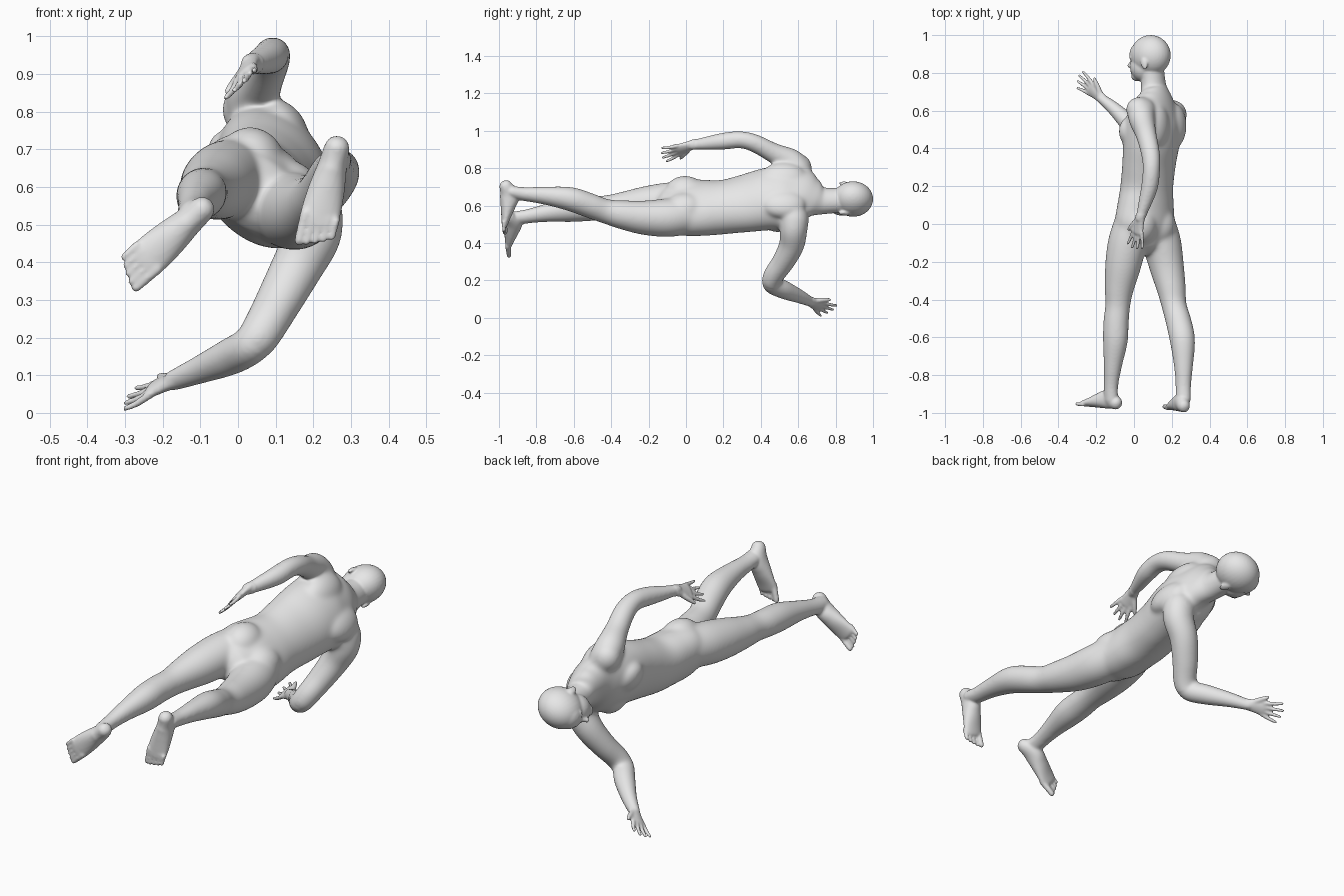
import bpy, bmesh, math
from mathutils import Vector, Matrix

if "Cube" in bpy.data.objects:
    bpy.data.objects.remove(bpy.data.objects["Cube"], do_unlink=True)

V = Vector
bm = bmesh.new()


def facing(deg):
    """Forward direction of the body, turned about its long axis (y)."""
    r = math.radians(deg)
    return V((-math.cos(r), 0, -math.sin(r)))


def catmull(p, i, t):
    a, b, c, d = (p[max(0, min(len(p) - 1, i + k))] for k in (-1, 0, 1, 2))
    return [0.5 * (2 * q + (r - o) * t + (2 * o - 5 * q + 4 * r - s) * t * t
                   + (3 * q - o - 3 * r + s) * t ** 3) for o, q, r, s in zip(a, b, c, d)]


def loft(stations, up=None, steps=6, seg=40):
    """Rounded tube; station = x, y, z, half width, half depth, facing angle."""
    pts = [catmull(stations, i, k / steps) for i in range(len(stations) - 1) for k in range(steps)]
    pts.append(list(stations[-1]))
    cs = [V(p[:3]) for p in pts]
    rings = []
    last = len(pts) - 1
    for i, p in enumerate(pts):
        tan = (cs[min(i + 1, last)] - cs[max(i - 1, 0)]).normalized()
        f = up if up is not None else facing(p[5])
        u = (f - tan * f.dot(tan)).normalized()
        v = tan.cross(u)
        rad = min(p[3], p[4])
        caps = [(0, 1)]
        if i == 0:
            caps = [(-.95, .3), (-.8, .6), (-.5, .87), (0, 1)]
        elif i == last:
            caps = [(0, 1), (.5, .87), (.8, .6), (.95, .3)]
        for off, s in caps:
            ring = []
            for k in range(seg):
                w = 2 * math.pi * k / seg
                ring.append(bm.verts.new(cs[i] + tan * off * rad + u * p[4] * s * math.cos(w)
                                         + v * p[3] * s * math.sin(w)))
            rings.append(ring)
    for r0, r1 in zip(rings, rings[1:]):
        for k in range(seg):
            n = (k + 1) % seg
            bm.faces.new((r0[k], r0[n], r1[n], r1[k]))
    bm.faces.new(rings[0][::-1])
    bm.faces.new(rings[-1])


def ball(center, radii, deg, tilt=0):
    """Ellipsoid with radii along forward, left and the long axis."""
    f = facing(deg)
    y = V((0, 1, 0))
    m = Matrix((f, y.cross(f), y)).transposed().to_4x4()
    m = Matrix.Translation(center) @ m @ Matrix.Rotation(math.radians(tilt), 4, 'Y')
    bmesh.ops.create_uvsphere(bm, u_segments=32, v_segments=20, radius=1,
                              matrix=m @ Matrix.Diagonal((*radii, 1)))


def offset(center, deg, fwd, left, along=0):
    f = facing(deg)
    return V(center) + f * fwd + V((0, 1, 0)).cross(f) * left + V((0, along, 0))


def hand(wrist, direction, thumb_side):
    w, d = V(wrist), V(direction).normalized()
    s = V(thumb_side)
    s = (s - d * s.dot(d)).normalized()
    n = d.cross(s)

    def at(along, side, out=0):
        return w + d * along + s * side + n * out

    loft([(*at(-.02, 0), .027, .023), (*at(.03, .002), .034, .018),
          (*at(.08, 0), .040, .014)], up=n)
    # fingers, from index to little
    for k, length in enumerate((.078, .088, .080, .064)):
        side = .030 - .020 * k
        loft([(*at(.07, side), .011, .011), (*at(.085 + length * .45, side * 1.4, .004), .0098, .0098),
              (*at(.085 + length, side * 1.75), .0078, .0078)], up=n, steps=3, seg=12)
    # thumb
    loft([(*at(.02, .018), .016, .015), (*at(.055, .045), .013, .013),
          (*at(.088, .066), .009, .009)], up=n, steps=3, seg=12)


def foot(heel, ball_end, big_toe_sign):
    h, t = V(heel), V(ball_end)
    d = t - h
    up = V((0, 1, 0))
    s = d.normalized().cross(up).normalized() * big_toe_sign
    st = []
    for k, wid, hgt in ((.10, .034, .036), (.3, .039, .052), (.55, .048, .040),
                        (.8, .053, .025), (.95, .052, .017)):
        st.append((*(h + d * k + up * hgt), wid, hgt))
    loft(st, up=up)
    for k, length in enumerate((.046, .044, .036, .027, .016)):
        r = .0155 if k == 0 else .011
        base = t + s * (.038 - .0205 * k) + up * r
        fwd = d.normalized()
        loft([(*(base - fwd * .03), r, r), (*(base + fwd * length), r * .85, r * .85)],
             up=up, steps=3, seg=12)


# Torso, from crotch to neck
loft([(.050, -.06, .585, .150, .108, 48), (.055, .00, .588, .178, .125, 48),
      (.062, .10, .588, .170, .126, 45), (.068, .20, .592, .157, .127, 40),
      (.080, .32, .612, .168, .127, 36), (.093, .44, .635, .180, .136, 34),
      (.102, .54, .645, .185, .130, 32), (.112, .62, .652, .165, .100, 31),
      (.113, .675, .640, .118, .078, 30), (.104, .73, .626, .076, .064, 28),
      (.094, .84, .628, .066, .062, 26)])
for side in (1, -1):
    # chest and shoulder blade muscles, buttocks
    ball(offset((.092, .49, .642), 32, .075, side * .075), (.060, .090, .085), 32)
    ball(offset((.102, .52, .642), 32, -.075, side * .085), (.060, .085, .120), 32)
    ball(offset((.05, -.005, .59), 48, -.055, side * .066), (.082, .088, .105), 48)

# Head: skull, forehead, jaw, chin, brow, nose, lips, ears
A = 26
H = (.088, .893, .635)
ball(H, (.110, .091, .107), A)
ball(offset(H, A, .045, 0, .005), (.072, .070, .070), A)
ball(offset(H, A, .042, 0, -.060), (.072, .070, .080), A)
ball(offset(H, A, .078, 0, -.110), (.033, .034, .028), A)
ball(offset(H, A, .086, 0, -.012), (.030, .057, .018), A)
ball(offset(H, A, .117, 0, -.054), (.020, .013, .014), A)
ball(offset(H, A, .108, 0, -.037), (.015, .011, .028), A, -20)
ball(offset(H, A, .102, 0, -.084), (.014, .024, .013), A)
for side in (1, -1):
    ball(offset(H, A, -.005, side * .089, -.045), (.019, .009, .032), A, 12)

# Left arm, raised
loft([(.045, .60, .785, .075, .072, 30), (.040, .560, .835, .070, .070, 30),
      (.065, .47, .880, .054, .056, 30), (.088, .37, .932, .048, .051, 30),
      (.092, .29, .952, .046, .047, 30), (.083, .20, .944, .046, .046, 30),
      (.055, .10, .932, .036, .035, 30), (.032, .03, .925, .027, .024, 30)])
ball((.028, .605, .802), (.070, .074, .068), 30)
hand((.032, .03, .925), (-.17, -.92, -.33), (-.70, .28, -.66))

# Right arm, lowered and bent
loft([(.200, .580, .530, .078, .080, 30), (.198, .575, .470, .074, .076, 30),
      (.158, .565, .390, .068, .070, 30), (.110, .520, .300, .060, .064, 30),
      (.068, .468, .225, .055, .058, 30), (.035, .462, .182, .051, .052, 30),
      (-.02, .525, .150, .049, .049, 30), (-.10, .605, .115, .037, .036, 30),
      (-.172, .665, .086, .027, .025, 30)])
ball((.205, .575, .510), (.070, .072, .078), 30)
hand((-.172, .665, .086), (-.72, .62, -.30), (.48, .65, .60))

# Left leg and foot
loft([(-.010, .00, .632, .096, .098, 42), (-.035, -.10, .620, .102, .104, 42),
      (-.058, -.22, .607, .095, .096, 42), (-.078, -.34, .595, .078, .078, 42),
      (-.086, -.43, .588, .066, .067, 42), (-.095, -.52, .584, .066, .069, 42),
      (-.099, -.62, .577, .064, .068, 42), (-.112, -.75, .560, .048, .050, 42),
      (-.122, -.86, .540, .036, .040, 42), (-.122, -.93, .530, .033, .040, 42)])
foot((-.078, -.985, .556), (-.262, -.965, .392), 1)

# Right leg and foot
loft([(.120, .00, .545, .100, .100, 45), (.147, -.10, .535, .104, .102, 45),
      (.172, -.22, .535, .092, .093, 42), (.197, -.34, .551, .078, .078, 38),
      (.212, -.43, .570, .066, .067, 34), (.237, -.52, .602, .066, .069, 30),
      (.257, -.62, .635, .064, .068, 26), (.262, -.75, .653, .049, .052, 24),
      (.261, -.86, .661, .037, .042, 22), (.261, -.93, .670, .033, .040, 20)])
foot((.268, -1.0, .725), (.210, -.985, .492), -1)

# One continuous skin
bmesh.ops.recalc_face_normals(bm, faces=bm.faces)
mesh = bpy.data.meshes.new("human_body")
bm.to_mesh(mesh)
bm.free()
body = bpy.data.objects.new("human_body", mesh)
bpy.context.collection.objects.link(body)
bpy.context.view_layer.objects.active = body
body.select_set(True)
remesh = body.modifiers.new("blend_parts", 'REMESH')
remesh.mode = 'VOXEL'
remesh.voxel_size = .0055
bpy.ops.object.modifier_apply(modifier=remesh.name)

# Strong softening on trunk and limbs, light on head, hands and feet
trunk = body.vertex_groups.new(name="trunk")
for v in body.data.vertices:
    x, y, z = v.co
    inside = min((y + .90) / .08, (.74 - y) / .06, (z - .16) / .06)
    if z > .76 and y < .05:
        inside = 0
    if inside > 0:
        trunk.add([v.index], min(1, inside), 'REPLACE')
for name, count, group in (("soften", 7, ""), ("blend_muscles", 60, "trunk")):
    m = body.modifiers.new(name, 'SMOOTH')
    m.factor = .5
    m.iterations = count
    m.vertex_group = group
    bpy.ops.object.modifier_apply(modifier=m.name)
bpy.ops.object.shade_smooth()

grey = bpy.data.materials.new("plain grey")
grey.use_nodes = True
grey.diffuse_color = (.8, .8, .8, 1)
grey.node_tree.nodes["Principled BSDF"].inputs["Base Color"].default_value = (.8, .8, .8, 1)
body.data.materials.clear()
body.data.materials.append(grey)
